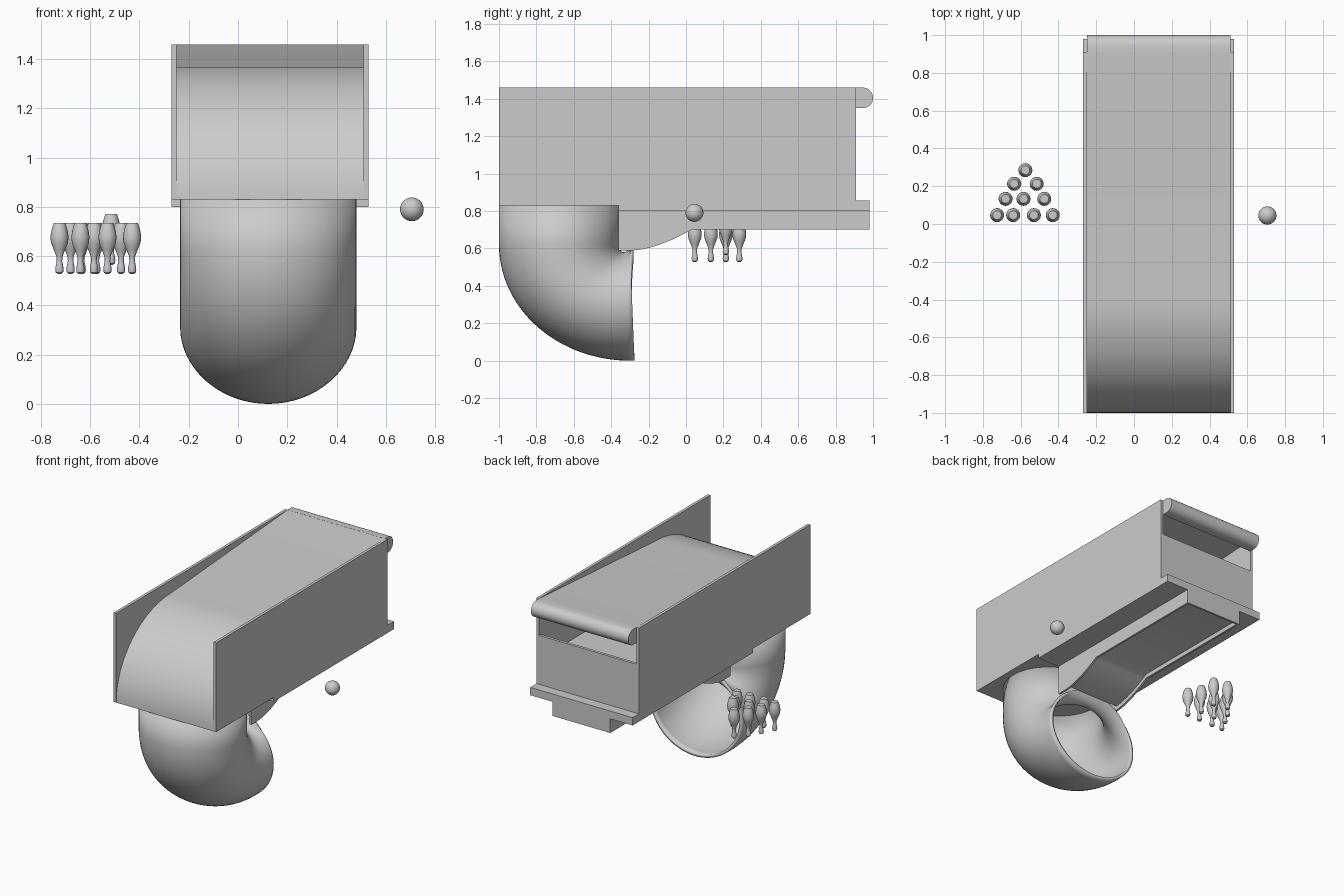
import bpy, bmesh
from math import sin, cos, pi, radians

cube = bpy.data.objects.get("Cube")
if cube:
    bpy.data.objects.remove(cube, do_unlink=True)

grey = bpy.data.materials.new("light_grey")
grey.use_nodes = True
color = (0.6, 0.6, 0.6, 1)
grey.diffuse_color = color
grey.node_tree.nodes["Principled BSDF"].inputs["Base Color"].default_value = color

MID = 0.13  # centre line of the machine


def finish(name, bm, smooth=False, wall=0):
    bmesh.ops.recalc_face_normals(bm, faces=bm.faces)
    mesh = bpy.data.meshes.new(name)
    bm.to_mesh(mesh)
    bm.free()
    mesh.materials.append(grey)
    ob = bpy.data.objects.new(name, mesh)
    bpy.context.collection.objects.link(ob)
    if wall:
        mod = ob.modifiers.new("wall", "SOLIDIFY")
        mod.thickness = wall
        mod.offset = -1
    if smooth:
        bpy.ops.object.select_all(action="DESELECT")
        ob.select_set(True)
        bpy.context.view_layer.objects.active = ob
        bpy.ops.object.shade_smooth_by_angle(angle=radians(35))
    return ob


def extrude_x(name, profile, x0, x1, smooth=False):
    """Closed (y, z) profile pushed along x."""
    bm = bmesh.new()
    face = bm.faces.new([bm.verts.new((x0, y, z)) for y, z in profile])
    out = bmesh.ops.extrude_face_region(bm, geom=[face])
    verts = [v for v in out["geom"] if isinstance(v, bmesh.types.BMVert)]
    bmesh.ops.translate(bm, verts=verts, vec=(x1 - x0, 0, 0))
    return finish(name, bm, smooth)


def box(name, x0, x1, y0, y1, z0, z1):
    return extrude_x(name, [(y0, z0), (y1, z0), (y1, z1), (y0, z1)], x0, x1)


def skin(bm, rings):
    """Join closed rings of points with quads."""
    rows = [[bm.verts.new(p) for p in ring] for ring in rings]
    n = len(rows[0])
    for a, b in zip(rows, rows[1:]):
        for i in range(n):
            j = (i + 1) % n
            bm.faces.new((a[i], a[j], b[j], b[i]))
    return rows


# Side panels, stepped at the bottom where the pipe joins
panel = [(-1, 1.46), (0.91, 1.46), (0.91, 0.80), (-0.36, 0.80), (-0.36, 0.83), (-1, 0.83)]
for side, s in (("left", 1), ("right", -1)):
    a, b = sorted((MID + s * 0.38, MID + s * 0.40))
    extrude_x("side_panel_" + side, panel, a, b)

# Curved ramp sloping gently up to the back
IN0, IN1 = MID - 0.38, MID + 0.38


def arc(t):
    return [(-0.38 - (0.62 - t) * cos(k * pi / 48), 0.83 + (0.54 - t) * sin(k * pi / 48))
            for k in range(25)]


ramp = arc(0) + [(0.92, 1.46), (0.92, 1.44)] + arc(0.02)[::-1]
extrude_x("ramp", ramp, IN0, IN1, True)

# Rounded roller at the back edge
nose = [(0.945 + 0.055 * cos(k * pi / 16), 1.405 + 0.055 * sin(k * pi / 16))
        for k in range(-8, 9)]
extrude_x("back_roller", nose + [(0.91, 1.46), (0.91, 1.35)], IN0, IN1, True)

# Body floors, back wall and ledge
box("front_floor", IN0, IN1, -0.99, -0.36, 0.83, 0.85)
box("rear_floor", IN0, IN1, -0.36, 0.91, 0.80, 0.83)
box("inner_floor", IN0, IN1, -0.45, 0.89, 1.01, 1.03)
box("back_wall", IN0, IN1, 0.89, 0.91, 0.83, 1.20)
box("back_ledge", MID - 0.40, MID + 0.40, 0.91, 0.98, 0.80, 0.855)

# Return trough underneath, curving down to the pipe mouth
curve = [(-0.28 + 0.31 * t, 0.59 + 0.11 * t ** 1.6) for t in (k / 8 for k in range(9))]
wall = [(-0.36, 0.80), (-0.36, 0.59)] + curve + [(0.98, 0.70), (0.98, 0.80)]
for side, s in (("left", 1), ("right", -1)):
    a, b = sorted((MID + s * 0.21, MID + s * 0.225))
    extrude_x("trough_wall_" + side, wall, a, b)
lower = [(y, z + 0.03) for y, z in curve] + [(0.97, 0.73)]
floor = lower + [(y, z + 0.015) for y, z in lower[::-1]]
extrude_x("trough_floor", floor, MID - 0.21, MID + 0.21, True)
box("trough_end", MID - 0.21, MID + 0.21, 0.965, 0.98, 0.70, 0.80)


# Wide elbow pipe: straight collar, then a bend opening to the back
def pipe_ring(angle, lift=0):
    late = max(0, (angle - radians(45)) / radians(47))
    inner = 0.06 - 0.09 * late ** 2
    mid, half = (0.70 + inner) / 2, (0.70 - inner) / 2
    ring = []
    for k in range(64):
        phi = k * pi / 32
        r = mid + half * cos(phi)
        ring.append((0.123 + 0.358 * sin(phi), -0.30 - r * cos(angle),
                     0.62 - 0.886 * r * sin(angle) + lift))
    return ring


bm = bmesh.new()
skin(bm, [pipe_ring(0, 0.21)] + [pipe_ring(radians(92) * k / 28) for k in range(29)])
finish("elbow_pipe", bm, True, 0.02)

# Ten upside-down pins in a triangle, one of them raised
pin = [(0.008, 0), (0.015, 0.006), (0.017, 0.018), (0.015, 0.032), (0.011, 0.052),
       (0.013, 0.072), (0.024, 0.1), (0.034, 0.125), (0.037, 0.148), (0.034, 0.17),
       (0.029, 0.19), (0.023, 0.207)]
rows = {0.285: [-0.575], 0.213: [-0.635, -0.515], 0.133: [-0.68, -0.585, -0.475],
        0.047: [-0.725, -0.64, -0.53, -0.43]}
count = 0
for y, xs in rows.items():
    for x in xs:
        count += 1
        base = 0.565 if x == -0.515 else 0.528
        bm = bmesh.new()
        loops = skin(bm, [[(x + r * cos(k * pi / 10), y + r * sin(k * pi / 10), base + z)
                           for k in range(20)] for r, z in pin])
        bm.faces.new(loops[0])
        bm.faces.new(loops[-1])
        finish(f"pin_{count}", bm, True)

# Ball
bm = bmesh.new()
bmesh.ops.create_uvsphere(bm, u_segments=32, v_segments=16, radius=0.048)
bmesh.ops.translate(bm, verts=bm.verts, vec=(0.706, 0.045, 0.79))
finish("ball", bm, True)
